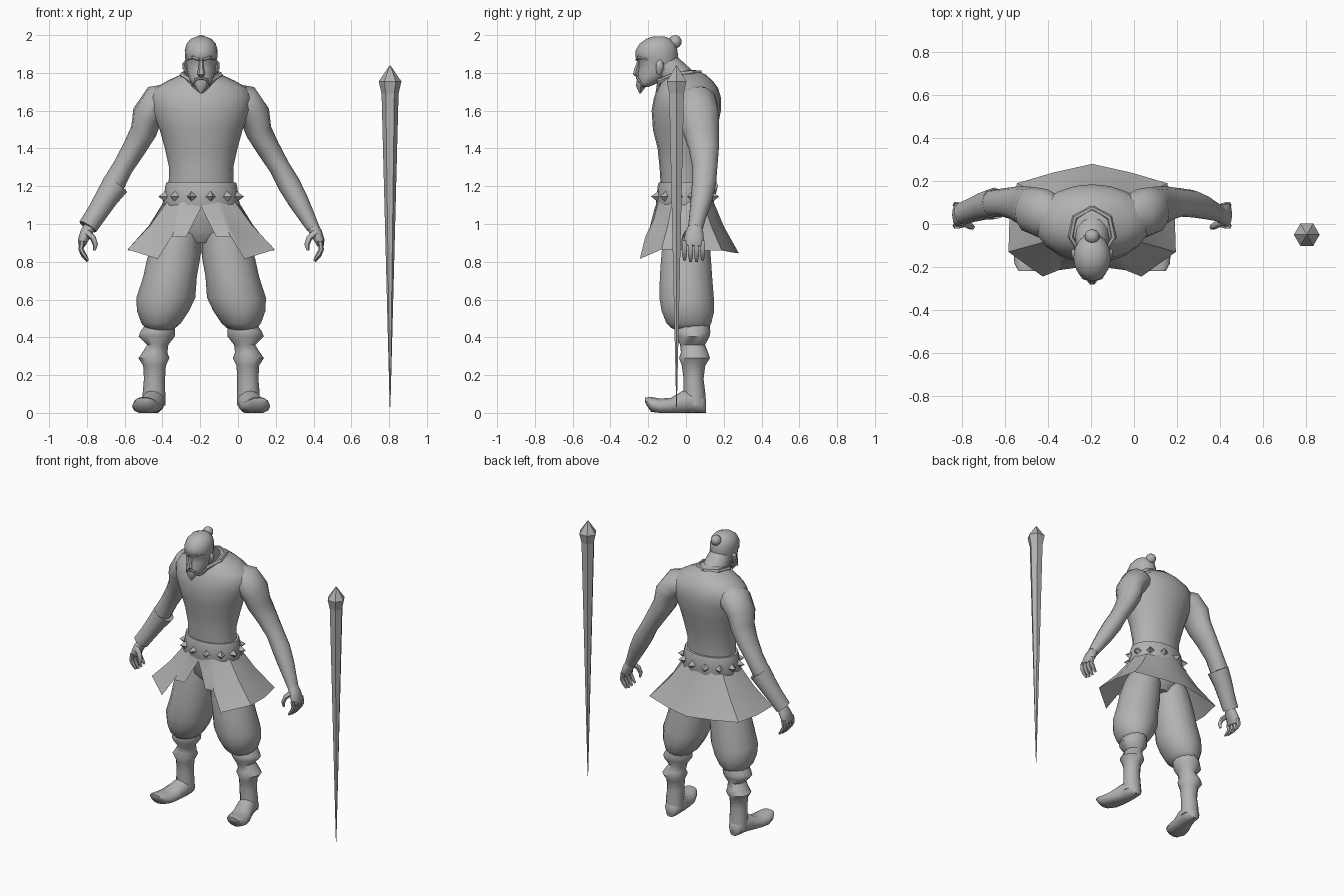
import bpy, bmesh, math
from mathutils import Vector

CX = -0.195                      # body centre line
grey = bpy.data.materials.new("stone grey")
grey.diffuse_color = (0.45, 0.45, 0.45, 1)
X, Y, Z = Vector((1, 0, 0)), Vector((0, 1, 0)), Vector((0, 0, 1))


def finish(name, bm, ox=CX, smooth=40, closed=True):
    if closed:
        bmesh.ops.recalc_face_normals(bm, faces=bm.faces)
    me = bpy.data.meshes.new(name)
    bm.to_mesh(me)
    bm.free()
    me.materials.append(grey)
    ob = bpy.data.objects.new(name, me)
    ob.location.x = ox
    bpy.context.collection.objects.link(ob)
    if smooth:
        bpy.ops.object.select_all(action='DESELECT')
        ob.select_set(True)
        bpy.context.view_layer.objects.active = ob
        bpy.ops.object.shade_smooth_by_angle(angle=math.radians(smooth))
    return ob


def loft(name, pts, n=12, side=Y, along=None, s=1, floor=None, **kw):
    """Skin rings (x, y, z, radius across, radius along side axis)."""
    bm = bmesh.new()
    cs = [Vector((p[0] * s, p[1], p[2])) for p in pts]
    rings = []
    for i, p in enumerate(pts):
        t = along or (cs[min(i + 1, len(cs) - 1)] - cs[max(i - 1, 0)]).normalized()
        across = t.cross(side).normalized()
        up = across.cross(t).normalized()
        ring = []
        for k in range(n):
            a = 2 * math.pi * k / n
            v = cs[i] + across * p[3] * math.cos(a) + up * p[4] * math.sin(a)
            if floor is not None:
                v.z = max(v.z, floor)
            ring.append(bm.verts.new(v))
        rings.append(ring)
    for r, q in zip(rings, rings[1:]):
        for k in range(n):
            bm.faces.new((r[k], r[(k + 1) % n], q[(k + 1) % n], q[k]))
    bm.faces.new(rings[0])
    bm.faces.new(rings[-1])
    return finish(name, bm, **kw)


def stack(name, rows, n=16, **kw):
    """Horizontal rings (z, front y, back y, half width)."""
    return loft(name, [(0, (f + b) / 2, z, w, (b - f) / 2) for z, f, b, w in rows],
                n, along=Z, **kw)


# Torso, neck and collar
stack("torso", [(1.08, -.12, .11, .165), (1.22, -.135, .115, .172), (1.30, -.14, .12, .17),
                (1.40, -.15, .14, .192), (1.50, -.175, .165, .22), (1.60, -.182, .185, .262),
                (1.67, -.17, .185, .272), (1.72, -.15, .17, .245), (1.76, -.13, .14, .175),
                (1.79, -.11, .105, .11), (1.815, -.08, .05, .05)], 20, smooth=60)
loft("neck", [(0, .01, 1.72, .09, .085), (0, -.06, 1.79, .08, .08),
              (0, -.13, 1.86, .07, .075)], 12)
for s in (1, -1):
    loft("collar", [(0, -.15, 1.69, .012, .015), (.05, -.14, 1.755, .014, .015),
                    (.10, -.06, 1.79, .014, .015), (.08, .03, 1.80, .014, .015),
                    (0, .075, 1.80, .012, .015)], 6, side=Z, s=s)

# Head with face details
stack("head", [(1.725, -.25, -.20, .03), (1.745, -.258, -.15, .052), (1.78, -.256, -.10, .068),
               (1.82, -.25, -.06, .077), (1.86, -.25, -.045, .083), (1.885, -.268, -.042, .086),
               (1.92, -.266, -.045, .087), (1.955, -.245, -.055, .077),
               (1.98, -.21, -.08, .055), (1.993, -.175, -.115, .022)], 16, smooth=60)
loft("nose", [(0, -.25, 1.865, .01, .008), (0, -.262, 1.82, .015, .014),
              (0, -.268, 1.795, .022, .016), (0, -.252, 1.78, .012, .008)], 6)
loft("beard", [(0, -.235, 1.755, .04, .028), (0, -.24, 1.725, .03, .024),
               (0, -.243, 1.69, .003, .003)], 8)
for s in (1, -1):
    loft("brow", [(.008, -.258, 1.87, .009, .012), (.04, -.248, 1.883, .010, .012),
                  (.07, -.205, 1.872, .006, .008)], 6, s=s)
    loft("moustache", [(0, -.258, 1.773, .008, .008), (.03, -.25, 1.765, .008, .008),
                       (.048, -.228, 1.73, .004, .004)], 6, s=s)
    loft("ear", [(.074, -.145, 1.795, .008, .010), (.086, -.14, 1.825, .012, .02),
                 (.088, -.138, 1.85, .010, .022), (.08, -.14, 1.865, .005, .010)], 8, s=s)
bm = bmesh.new()
bmesh.ops.create_uvsphere(bm, u_segments=10, v_segments=8, radius=.035)
bmesh.ops.translate(bm, verts=bm.verts, vec=(0, -.058, 1.965))
finish("hair_bun", bm, smooth=60)

# Arms, hands and fingers
for s in (1, -1):
    loft("arm", [(.15, .03, 1.66, .085, .09), (.23, .05, 1.645, .095, .115),
                 (.285, .065, 1.575, .082, .11), (.305, .08, 1.49, .07, .095),
                 (.355, .095, 1.40, .062, .08), (.415, .10, 1.30, .055, .066),
                 (.465, .095, 1.21, .06, .064), (.515, .08, 1.12, .054, .056),
                 (.565, .06, 1.03, .042, .044), (.592, .05, .98, .034, .04)], 12, s=s, smooth=60)
    loft("palm", [(.588, .05, .99, .032, .036), (.61, .045, .95, .032, .05),
                  (.628, .042, .91, .026, .056), (.632, .04, .885, .018, .052)], 10, s=s, smooth=60)
    for k in range(4):
        y, d = .088 - .032 * k, .008 * abs(k - 1.5)
        loft("finger", [(.63, y, .91, .015, .016), (.636, y, .865, .014, .015),
                        (.622, y, .828 + d, .013, .014), (.60, y, .798 + d, .007, .008)],
             6, s=s, smooth=60)
    loft("thumb", [(.605, .01, .955, .018, .018), (.572, -.008, .925, .016, .016),
                   (.56, -.014, .89, .014, .014), (.566, -.016, .86, .007, .007)],
         6, s=s, smooth=60)
loft("bracer", [(.455, .096, 1.205, .060, .060), (.452, .096, 1.21, .072, .074),
                (.50, .086, 1.14, .062, .066), (.55, .068, 1.06, .055, .058),
                (.60, .05, .985, .052, .054), (.595, .05, .99, .036, .04)], 12, s=-1)

# Belt with pyramid studs
stack("belt", [(1.09, -.155, .145, .20), (1.10, -.16, .15, .205), (1.20, -.15, .135, .19),
               (1.22, -.145, .13, .185)], 20)
for k in range(12):
    a = math.radians(15 + 30 * k)
    d = Vector((math.sin(a), -math.cos(a), 0))
    c = Vector((.193 * d.x, .145 * d.y - .005, 1.145))
    t = d.cross(Z)
    bm = bmesh.new()
    base = [bm.verts.new(c + v) for v in (t * .028, Z * .03, -t * .028, -Z * .03)]
    tip = bm.verts.new(c + d * .042)
    bm.faces.new(base)
    for i in range(4):
        bm.faces.new((base[i], base[(i + 1) % 4], tip))
    finish("belt_stud", bm, smooth=0)

# Open-front skirt
hem = [(0, -.165, 1.09), (.08, -.205, .93), (.155, -.215, .935), (.23, -.245, .815),
       (.39, -.13, .865), (.385, .03, .86), (.35, .19, .86), (.18, .24, .85), (0, .28, .845)]
hem += [(-x, y, z) for x, y, z in hem[-2:0:-1]]
bm = bmesh.new()
cols = []
for x, y, z in hem:
    a = math.atan2(x / .39, -y / .26)
    low = Vector((x, y, z))
    top = Vector((.198 * math.sin(a), -.15 * math.cos(a) - .005, 1.12))
    mid = top.lerp(low, .5) - Vector((x, y, 0)) * .035
    cols.append([bm.verts.new(v) for v in (top, mid, low)])
for p, q in zip(cols, cols[1:] + cols[:1]):
    for i in range(2):
        bm.faces.new((p[i], p[i + 1], q[i + 1], q[i]))
finish("skirt", bm, smooth=35)

# Hips, baggy trousers, leg wraps and boots
stack("hips", [(.90, -.07, .08, .08), (.96, -.115, .115, .19), (1.12, -.13, .12, .18)])
for s in (1, -1):
    loft("trouser_leg", [(.10, 0, 1.02, .10, .11), (.125, 0, .93, .122, .125),
                         (.145, 0, .82, .140, .135), (.165, 0, .72, .142, .142),
                         (.187, .003, .61, .156, .148), (.202, .01, .54, .138, .143),
                         (.212, .015, .475, .105, .122), (.216, .02, .45, .08, .10),
                         (.216, .02, .44, .06, .08)], 14, s=s, along=Z, smooth=50)
    loft("leg_wrap", [(.218, .035, .47, .075, .09), (.23, .035, .43, .092, .094),
                      (.235, .035, .405, .096, .09), (.23, .035, .36, .056, .066),
                      (.245, .045, .32, .066, .072), (.25, .045, .29, .082, .082),
                      (.247, .04, .25, .06, .062), (.247, .04, .18, .056, .053),
                      (.25, .045, .10, .060, .058), (.25, .045, .04, .06, .058)],
         12, s=s, along=Z, smooth=50)
    loft("boot", [(.25, .106, .035, .028, .040), (.25, .085, .05, .05, .055),
                  (.252, .03, .06, .06, .065), (.262, -.02, .05, .063, .065),
                  (.28, -.08, .035, .072, .045), (.292, -.14, .034, .074, .042),
                  (.30, -.185, .045, .062, .040), (.304, -.218, .068, .04, .012)],
         12, side=Z, along=-Y, s=s, floor=0, smooth=50)

# Tapered six-sided staff
loft("staff", [(0, -.05, 1.84, .002, .002), (0, -.05, 1.755, .06, .06),
               (0, -.05, 1.69, .045, .045), (0, -.05, .03, .002, .002)],
     6, along=Z, ox=.805, smooth=0)
